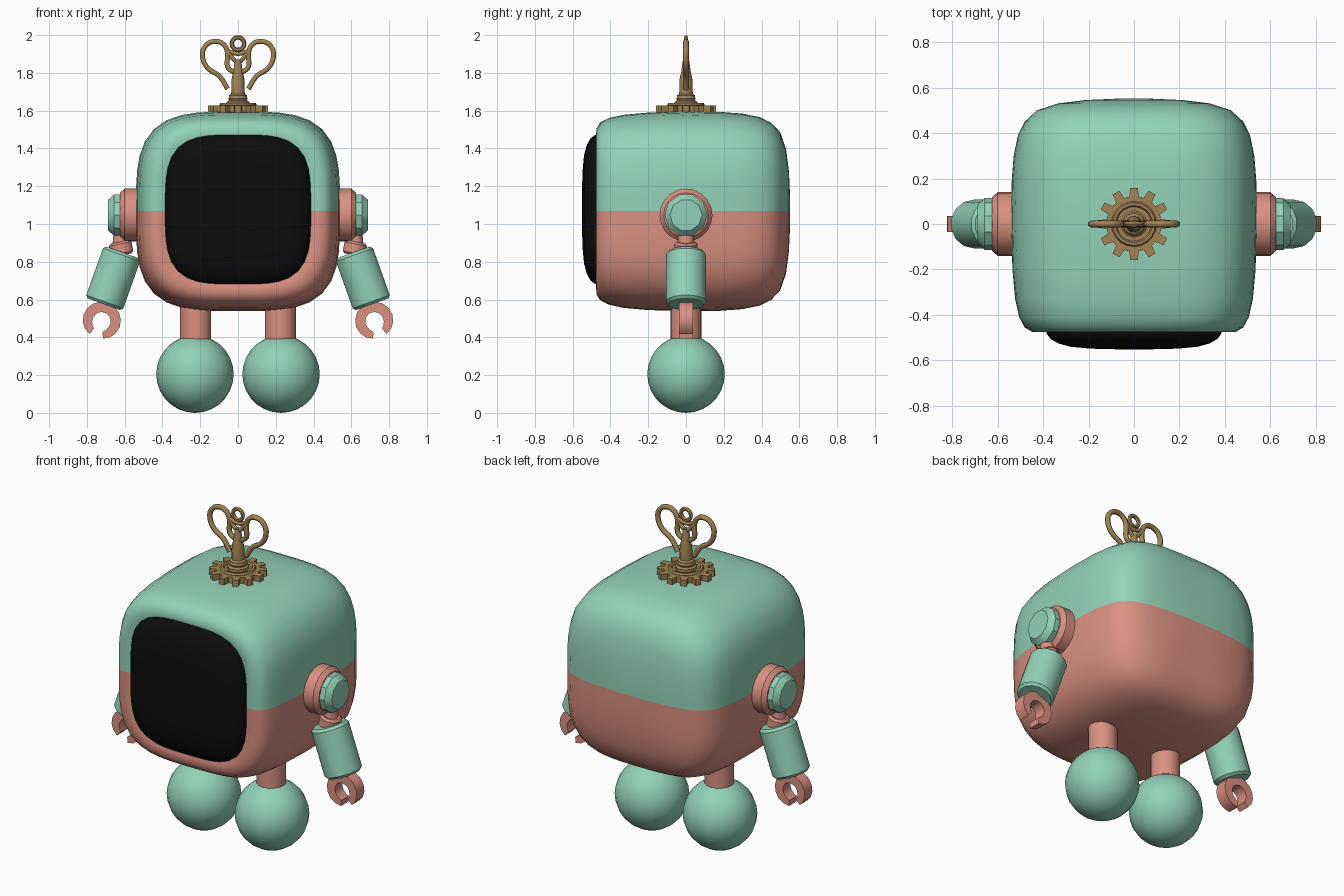
import bpy, bmesh, math
from mathutils import Vector

if "Cube" in bpy.data.objects:
    bpy.data.objects.remove(bpy.data.objects["Cube"])


def material(name, rgb):
    m = bpy.data.materials.new(name)
    m.use_nodes = True
    m.diffuse_color = (*rgb, 1)
    bsdf = m.node_tree.nodes["Principled BSDF"]
    bsdf.inputs["Base Color"].default_value = (*rgb, 1)
    bsdf.inputs["Roughness"].default_value = 0.6
    return m


MINT = material("mint green", (0.29, 0.64, 0.48))
PINK = material("salmon pink", (0.70, 0.28, 0.22))
BLACK = material("screen black", (0.004, 0.004, 0.004))
BRASS = material("old brass", (0.36, 0.23, 0.09))


def finish(bm, name, mats, angle=35):
    """Turn a bmesh into a shaded object."""
    bmesh.ops.recalc_face_normals(bm, faces=bm.faces[:])
    mesh = bpy.data.meshes.new(name)
    bm.to_mesh(mesh)
    bm.free()
    ob = bpy.data.objects.new(name, mesh)
    bpy.context.collection.objects.link(ob)
    for m in mats:
        mesh.materials.append(m)
    bpy.ops.object.select_all(action='DESELECT')
    ob.select_set(True)
    bpy.context.view_layer.objects.active = ob
    bpy.ops.object.shade_smooth_by_angle(angle=math.radians(angle))
    return ob


def skin(rings, closed=False):
    """Join rings of points with quads, capping the ends unless closed."""
    bm = bmesh.new()
    loops = [[bm.verts.new(p) for p in ring] for ring in rings]
    n = len(loops[0])
    pairs = list(zip(loops, loops[1:])) + ([(loops[-1], loops[0])] if closed else [])
    for a, b in pairs:
        for i in range(n):
            j = (i + 1) % n
            bm.faces.new((a[i], a[j], b[j], b[i]))
    if not closed:
        bm.faces.new(loops[0])
        bm.faces.new(loops[-1])
    return bm


def squircle(half_w, half_h, centre_z, y, scale, power=3.6, n=48):
    pts = []
    for i in range(n):
        t = 2 * math.pi * i / n
        c, s = math.cos(t), math.sin(t)
        r = scale / (abs(c) ** power + abs(s) ** power) ** (1 / power)
        pts.append((half_w * r * c, y, centre_z + half_h * r * s))
    return pts


def turned(name, start, end, profile, mat, sides=16):
    """Lathe a (fraction, radius) profile along a line."""
    start, end = Vector(start), Vector(end)
    axis = end - start
    rot = axis.to_track_quat('Z', 'Y')
    rings = []
    for f, r in profile:
        rings.append([start + axis * f + rot @ Vector((
            r * math.cos(2 * math.pi * i / sides),
            r * math.sin(2 * math.pi * i / sides), 0)) for i in range(sides)])
    return finish(skin(rings), name, [mat])


def rounded(r, edge=0.06, inset=0.012):
    return [(0, r - inset), (edge, r), (1 - edge, r), (1, r - inset)]


def ring(name, centre, major, minor, mat, upright=False, n=20, sides=6):
    rings = []
    for i in range(n):
        t = 2 * math.pi * i / n
        section = []
        for k in range(sides):
            a = 2 * math.pi * k / sides
            r, h = major + minor * math.cos(a), minor * math.sin(a)
            p = (r * math.cos(t), h, r * math.sin(t)) if upright else \
                (r * math.cos(t), r * math.sin(t), h)
            section.append(Vector(centre) + Vector(p))
        rings.append(section)
    return finish(skin(rings, closed=True), name, [mat])


def wire(name, points, radius, mat):
    """Smooth rod through x, z points in the middle plane."""
    cu = bpy.data.curves.new(name, 'CURVE')
    cu.dimensions = '3D'
    cu.bevel_depth = radius
    cu.bevel_resolution = 1
    cu.resolution_u = 3
    cu.use_fill_caps = True
    sp = cu.splines.new('BEZIER')
    sp.bezier_points.add(len(points) - 1)
    for bp, (x, z) in zip(sp.bezier_points, points):
        bp.co = (x, 0, z)
        bp.handle_left_type = bp.handle_right_type = 'AUTO'
    cu.materials.append(mat)
    ob = bpy.data.objects.new(name, cu)
    bpy.context.collection.objects.link(ob)


# Body: rounded box, two colours split at the waist
SPLIT = 1.07
depth_scale = [(-0.468, 0.72), (-0.476, 0.76), (-0.474, 0.83), (-0.455, 0.89),
               (-0.41, 0.935), (-0.33, 0.968), (-0.2, 0.99), (0, 1), (0.18, 0.997),
               (0.3, 0.98), (0.39, 0.945), (0.45, 0.89), (0.5, 0.79), (0.53, 0.62),
               (0.545, 0.4), (0.551, 0.15)]
bm = skin([squircle(0.54, 0.528, 1.067, y, s) for y, s in depth_scale])
bmesh.ops.bisect_plane(bm, geom=bm.verts[:] + bm.edges[:] + bm.faces[:],
                       plane_co=(0, 0, SPLIT), plane_no=(0, 0, 1))
for f in bm.faces:
    f.material_index = 0 if f.calc_center_median().z > SPLIT else 1
finish(bm, "body", [MINT, PINK], 50)

# Bulging face screen
bulge = [(-0.45, 1), (-0.48, 0.995), (-0.505, 0.95), (-0.525, 0.86),
         (-0.54, 0.72), (-0.548, 0.5), (-0.551, 0.2)]
finish(skin([squircle(0.387, 0.397, 1.077, y, s) for y, s in bulge]),
       "face_screen", [BLACK], 60)

# Claw: flat C shape opening along the arm direction
CLAW = Vector((0.722, 0, 0.487))
ARM_TOP, ARM_END = Vector((0.612, 0, 0.85)), Vector((0.71, 0, 0.575))


def claw(name, side):
    d = (ARM_END - ARM_TOP).normalized()
    opening = math.atan2(d.z, d.x)
    rings = []
    steps = 14
    for i in range(steps + 1):
        u = i / steps
        a = opening + math.radians(24 + 312 * u)
        tip = abs(2 * u - 1)
        inner, outer = 0.047 + 0.012 * tip ** 4, 0.102 - 0.008 * tip ** 4
        w = 0.036
        rings.append([(side * (CLAW.x + r * math.cos(a)), y, CLAW.z + r * math.sin(a))
                      for r, y in ((inner, -w), (outer, -w), (outer, w), (inner, w))])
    finish(skin(rings), name, [PINK])


for side, label in ((1, "left"), (-1, "right")):
    def at(x, z):
        return (side * x, 0, z)

    # Shoulder and arm
    turned(label + "_shoulder_disc", at(0.5, 1.047), at(0.625, 1.047),
           [(0, 0.14), (0.8, 0.14), (1, 0.118)], PINK, 20)
    turned(label + "_shoulder_cap", at(0.61, 1.047), at(0.688, 1.047),
           [(0, 0.114), (0.6, 0.114), (1, 0.085)], MINT, 10)
    turned(label + "_arm_neck", at(0.618, 0.96), at(0.622, 0.86),
           [(0, 0.04), (1, 0.045)], PINK, 12)
    turned(label + "_arm_collar", at(0.626, 0.905), at(0.612, 0.835),
           rounded(0.062, 0.15), PINK, 14)
    turned(label + "_forearm", at(ARM_TOP.x, ARM_TOP.z), at(ARM_END.x, ARM_END.z),
           rounded(0.107, 0.05, 0.014), MINT, 14)
    claw(label + "_claw", side)

    # Leg and ball foot
    turned(label + "_leg", at(0.224, 0.36), at(0.224, 0.62), rounded(0.082), PINK, 16)
    bm = bmesh.new()
    bmesh.ops.create_uvsphere(bm, u_segments=20, v_segments=14, radius=0.205)
    bmesh.ops.translate(bm, verts=bm.verts[:], vec=(side * 0.228, 0, 0.205))
    finish(bm, label + "_ball_foot", [MINT], 50)

    # Heart shaped half of the key handle
    scroll = [(0.015, 1.8), (0.055, 1.83), (0.055, 1.9), (0.075, 1.95), (0.125, 1.967),
              (0.175, 1.94), (0.187, 1.88), (0.155, 1.82), (0.1, 1.785), (0.055, 1.715)]
    wire(label + "_key_scroll", [(side * x, z) for x, z in scroll], 0.015, BRASS)
    wire(label + "_key_brace", [(side * x, z) for x, z in
         ((0, 1.85), (0.035, 1.885), (0.06, 1.92))], 0.013, BRASS)

# Toothed wheel under the key
TEETH = 12
outline = []
for i in range(TEETH):
    for off, r in ((-0.32, 0.122), (-0.2, 0.16), (0.2, 0.16), (0.32, 0.122)):
        a = 2 * math.pi * (i + off) / TEETH
        outline.append((r * math.cos(a), r * math.sin(a)))
finish(skin([[(x, y, z) for x, y in outline] for z in (1.588, 1.628)]),
       "key_gear", [BRASS], 25)
ring("key_gear_rim", (0, 0, 1.63), 0.088, 0.012, BRASS)

# Key stem, collars and top eyelet
turned("key_stem", (0, 0, 1.6), (0, 0, 1.87),
       [(0, 0.06), (0.17, 0.06), (0.2, 0.048), (0.3, 0.048), (0.33, 0.036),
        (0.62, 0.034), (0.75, 0.026), (1, 0.016)], BRASS, 12)
ring("key_stem_collar", (0, 0, 1.665), 0.04, 0.012, BRASS)
ring("key_eyelet", (0, 0, 1.955), 0.033, 0.012, BRASS, upright=True, n=14)
wire("key_eyelet_link", [(-0.06, 1.92), (0, 1.9), (0.06, 1.92)], 0.012, BRASS)
